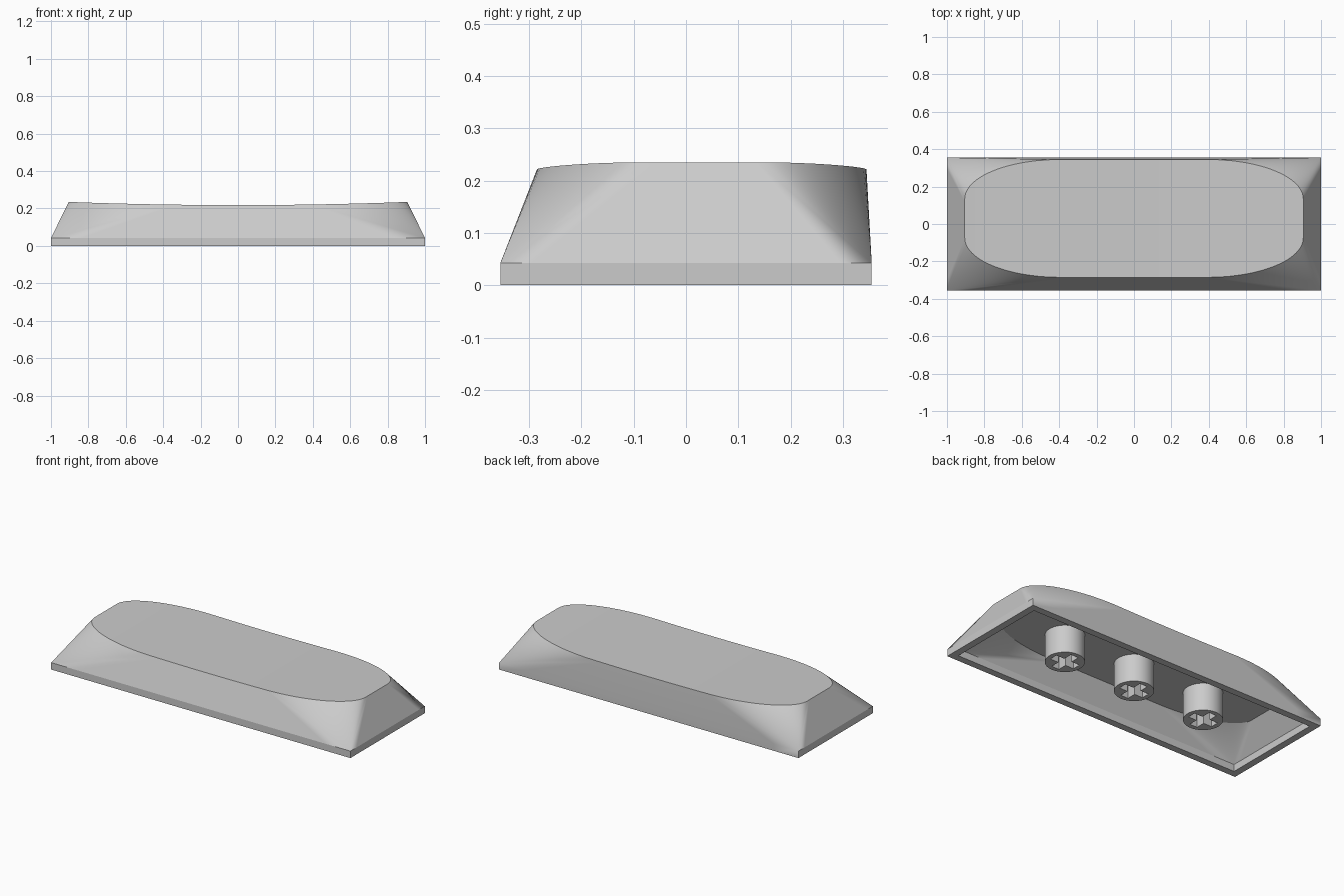
import bpy, bmesh, math
from mathutils import Vector

if "Cube" in bpy.data.objects:
    bpy.data.objects.remove(bpy.data.objects["Cube"])

grey = bpy.data.materials.new("light grey plastic")
grey.use_nodes = True
grey.diffuse_color = (0.6, 0.6, 0.6, 1)
grey.node_tree.nodes["Principled BSDF"].inputs["Base Color"].default_value = (0.6, 0.6, 0.6, 1)

HX, HY, SKIRT = 1.0, 0.355, 0.042     # base half sizes and skirt height
WALL, CEILING = 0.042, 0.165          # wall thickness and inner ceiling height
ARC, SIDE = 20, 12                    # segments per corner and per straight side


def dish(x):
    return 0.218 + 0.017 * (x / 0.905) ** 2


def outlines(inset):
    """Matching loops: rounded top outline and the rectangular base it lofts from."""
    bx, by = HX - inset, HY - inset
    tx, ty, cy = 0.905 - inset, 0.315 - inset, 0.03
    rx, ry = 0.51 - inset * 0.5, 0.21 - inset * 0.5
    top, base = [], []
    corners = [(1, 1), (-1, 1), (-1, -1), (1, -1)]
    for i, (sx, sy) in enumerate(corners):
        corner = Vector((sx * bx, sy * by))
        for k in range(ARC + 1):
            a = math.pi / 2 * (i + k / ARC)
            top.append(Vector((sx * (tx - rx) + rx * math.cos(a),
                               cy + sy * (ty - ry) + ry * math.sin(a))))
            base.append(corner)
        # straight run on to the next corner
        nx, ny = corners[(i + 1) % 4]
        a = math.pi / 2 * (i + 1)
        end = Vector((nx * (tx - rx) + rx * math.cos(a),
                      cy + ny * (ty - ry) + ry * math.sin(a)))
        start, goal = top[-1], Vector((nx * bx, ny * by))
        for k in range(1, SIDE):
            top.append(start.lerp(end, k / SIDE))
            base.append(corner.lerp(goal, k / SIDE))
    return top, base


def finish(obj, angle):
    bpy.ops.object.select_all(action='DESELECT')
    obj.select_set(True)
    bpy.context.view_layer.objects.active = obj
    bpy.ops.object.shade_smooth_by_angle(angle=math.radians(angle))


def build_shell():
    bm = bmesh.new()

    def ring(points, height):
        return [bm.verts.new((p.x, p.y, height(p.x))) for p in points]

    def bridge(a, b):
        n = len(a)
        for i in range(n):
            j = (i + 1) % n
            bm.faces.new((a[i], a[j], b[j], b[i]))

    def cap(loop):
        # strips across the width, so the dish stays a clean curve
        n = len(loop)
        half = ARC + SIDE // 2
        order = [loop[(i - SIDE // 2) % n] for i in range(n)]
        m = n // 2
        upper = order[:m + 1]
        lower = [order[0]] + order[:m - 1:-1]
        for i in range(m):
            quad = []
            for v in (upper[i], upper[i + 1], lower[i + 1], lower[i]):
                if v not in quad:
                    quad.append(v)
            if len(quad) > 2:
                bm.faces.new(quad)

    top, base = outlines(0)
    itop, ibase = outlines(WALL)
    loops = [ring(itop, lambda x: CEILING),
             ring(ibase, lambda x: SKIRT),
             ring(ibase, lambda x: 0),
             ring(base, lambda x: 0),
             ring(base, lambda x: SKIRT),
             ring(top, dish)]
    for a, b in zip(loops, loops[1:]):
        bridge(a, b)
    cap(loops[0])
    cap(loops[-1])
    bmesh.ops.remove_doubles(bm, verts=bm.verts, dist=1e-5)
    bmesh.ops.dissolve_degenerate(bm, edges=bm.edges, dist=1e-5)
    bmesh.ops.recalc_face_normals(bm, faces=bm.faces)
    mesh = bpy.data.meshes.new("keycap_shell")
    bm.to_mesh(mesh)
    bm.free()
    mesh.materials.append(grey)
    obj = bpy.data.objects.new("keycap_shell", mesh)
    bpy.context.collection.objects.link(obj)
    finish(obj, 18)


def build_stem(name, x):
    """Round post with a cross shaped socket, from a filled and extruded profile."""
    r, arm, w = 0.107, 0.08, 0.025
    circle = [(r * math.cos(t * math.tau / 40), r * math.sin(t * math.tau / 40)) for t in range(40)]
    cross = []
    for k in range(4):
        c, s = round(math.cos(k * math.pi / 2)), round(math.sin(k * math.pi / 2))
        cross += [(px * c - py * s, px * s + py * c) for px, py in ((arm, -w), (arm, w), (w, w))]
    curve = bpy.data.curves.new(name, 'CURVE')
    curve.dimensions = '2D'
    curve.fill_mode = 'BOTH'
    height = CEILING + 0.01
    curve.extrude = height / 2
    for points in (circle, cross):
        spline = curve.splines.new('POLY')
        spline.points.add(len(points) - 1)
        for p, (px, py) in zip(spline.points, points):
            p.co = (px, py, 0, 1)
        spline.use_cyclic_u = True
    curve.materials.append(grey)
    obj = bpy.data.objects.new(name, curve)
    obj.location = (x, 0, height / 2)
    bpy.context.collection.objects.link(obj)
    bpy.ops.object.select_all(action='DESELECT')
    obj.select_set(True)
    bpy.context.view_layer.objects.active = obj
    bpy.ops.object.convert(target='MESH')
    obj = bpy.context.view_layer.objects.active
    bm = bmesh.new()
    bm.from_mesh(obj.data)
    bmesh.ops.remove_doubles(bm, verts=bm.verts, dist=1e-5)
    bmesh.ops.recalc_face_normals(bm, faces=bm.faces)
    bm.to_mesh(obj.data)
    bm.free()
    finish(obj, 30)


build_shell()
for name, x in (("right_stem", -0.48), ("middle_stem", 0), ("left_stem", 0.48)):
    build_stem(name, x)
